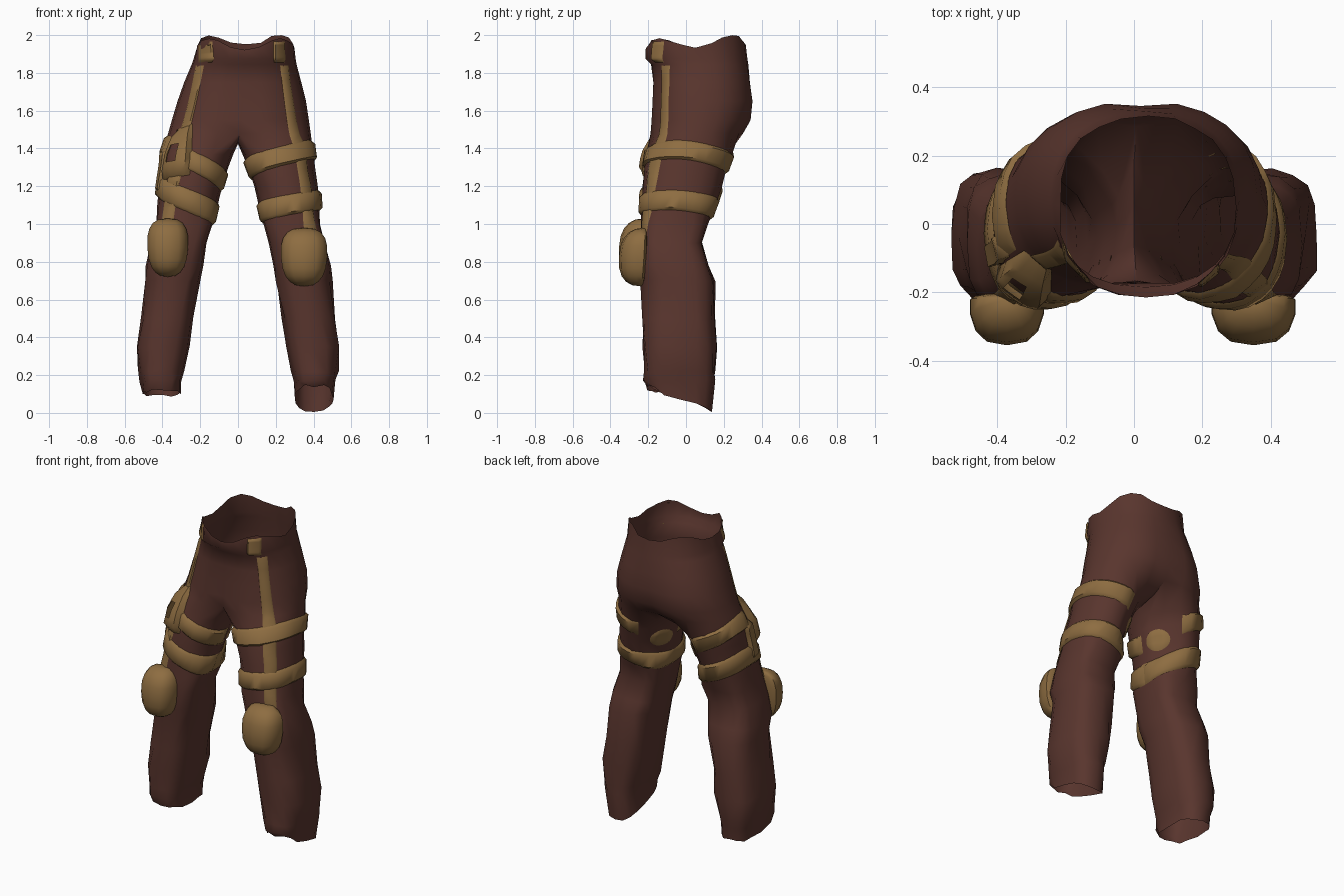
import bpy, bmesh, random
from math import sin, cos, radians, copysign
from mathutils import Vector
from mathutils.bvhtree import BVHTree

random.seed(4)
cube = bpy.data.objects.get("Cube")
if cube:
    bpy.data.objects.remove(cube)


def material(name, rgb):
    m = bpy.data.materials.new(name)
    m.use_nodes = True
    m.diffuse_color = (*rgb, 1)
    m.node_tree.nodes["Principled BSDF"].inputs["Base Color"].default_value = (*rgb, 1)
    return m


BROWN = material("dark brown cloth", (0.100, 0.036, 0.027))
TAN = material("tan leather", (0.27, 0.153, 0.053))


def finish(bm, name, mat, angle=50):
    mesh = bpy.data.meshes.new(name)
    bm.to_mesh(mesh)
    bm.free()
    mesh.materials.append(mat)
    ob = bpy.data.objects.new(name, mesh)
    bpy.context.collection.objects.link(ob)
    bpy.ops.object.select_all(action='DESELECT')
    ob.select_set(True)
    bpy.context.view_layer.objects.active = ob
    bpy.ops.object.shade_smooth_by_angle(angle=radians(angle))


def power(c, e):
    return copysign(abs(c) ** e, c)


def ring_point(row, deg, e):
    z, x0, x1, y0, y1 = row
    a = radians(deg)
    return Vector(((x0 + x1) / 2 + (x1 - x0) / 2 * power(cos(a), e),
                   (y0 + y1) / 2 + (y1 - y0) / 2 * power(sin(a), e), z))


def leg_squareness(z, deg):
    """Boxy knee and shin, rounder thigh with a slim inner back."""
    if z > 1.05:
        return 1.35 if 95 < deg < 175 else .9
    return .62 if z > .75 else .75


def jitter(s):
    return Vector([random.uniform(-s, s) for _ in range(3)])


# Rows: height, x from, x to, y front, y back
HIPS = [(1.965, -.22, .295, -.21, .315), (1.875, -.235, .305, -.215, .325),
        (1.845, -.245, .31, -.185, .33), (1.75, -.285, .335, -.18, .345),
        (1.65, -.32, .36, -.185, .36), (1.55, -.35, .375, -.19, .35),
        (1.48, -.37, .385, -.195, .31)]
LEG = [(1.37, .025, .40, -.21, .245), (1.3, .05, .405, -.22, .215),
       (1.2, .085, .42, -.23, .19), (1.1, .11, .43, -.235, .155),
       (1.0, .135, .435, -.235, .115), (.9, .165, .46, -.24, .085),
       (.78, .185, .49, -.24, .12), (.7, .20, .495, -.235, .15),
       (.5, .235, .515, -.23, .15), (.35, .255, .54, -.23, .16),
       (.22, .285, .53, -.22, .155), (.17, .30, .515, -.225, .15),
       (.1, .30, .505, -.205, .14)]

# Trousers: hip rings that split at the crotch into two leg tubes
bm = bmesh.new()


def bridge(top, low):
    n = len(top)
    for i in range(n):
        j = (i + 1) % n
        bm.faces.new((top[i], top[j], low[j], low[i]))


previous = None
for k, row in enumerate(HIPS):
    ring = []
    for i in range(24):
        deg = -90 + 15 * i
        p = ring_point(row, deg, .87)
        if k == 0:
            p.z += -.03 * cos(radians(4 * deg)) + .012 * sin(radians(deg))
            p += jitter(.006)
        if i in (0, 12):                      # crease down the middle
            p.y *= 1 - (.04 if i == 0 else .02) * max(0, k - 2)
        ring.append(bm.verts.new(p))
    if previous:
        bridge(previous, ring)
    previous = ring

crotch = [bm.verts.new((0, y, z)) for y, z in ((.18, 1.435), (.06, 1.425), (-.06, 1.435))]
for side, base, dip in ((1, .075, .068), (-1, .1, .02)):
    top = [previous[side * i % 24] for i in range(13)] + crotch
    for k, row in enumerate(LEG):
        ring = []
        for i in range(16):
            deg = (i - 6) * 22.5
            p = ring_point(row, deg, leg_squareness(row[0], deg))
            p.x *= side
            if k == len(LEG) - 1:             # ragged hem, lower at the heel
                p.z = base - dip * sin(radians(deg)) + random.uniform(-.007, .015)
            p += jitter(.008 if .15 < row[0] < .75 else .003)
            p.z = max(p.z, 0)
            ring.append(bm.verts.new(p))
        bridge(top, ring)
        top = ring
bmesh.ops.recalc_face_normals(bm, faces=bm.faces)
body = BVHTree.FromBMesh(bm)
finish(bm, "trousers", BROWN)


def leg_centre(side, z):
    z = min(z, LEG[0][0])
    for hi, lo in zip(LEG, LEG[1:]):
        if lo[0] <= z <= hi[0]:
            t = (hi[0] - z) / (hi[0] - lo[0])
            r = [a + (b - a) * t for a, b in zip(hi, lo)]
            return side * (r[1] + r[2]) / 2, (r[3] + r[4]) / 2


def sheet(name, side, f, nu, nv, thick, hole=None):
    """Leather piece laid on the cloth; f(u, v) gives angle round the leg and height."""
    bm = bmesh.new()
    grid = []
    for i in range(nu + 1):
        column = []
        for j in range(nv + 1):
            deg, z = f(i / nu, j / nv)
            d = Vector((side * cos(radians(deg)), sin(radians(deg)), 0))
            start = Vector((*leg_centre(side, z), z))
            hit = body.ray_cast(start, d)[0] or body.find_nearest(start + d * .22)[0]
            edge = j in (0, nv) or i in (0, nu)
            column.append(bm.verts.new(hit + d * (.002 if edge else thick)))
        grid.append(column)
    for i in range(nu):
        for j in range(nv):
            if hole and hole(i, j):
                continue
            q = [grid[i][j], grid[i + 1][j], grid[i + 1][j + 1], grid[i][j + 1]]
            bm.faces.new(q if side > 0 else q[::-1])
    finish(bm, name, TAN)


def squeeze(v):
    """Crowd the middle samples toward the edges for steep borders."""
    return .5 + power(2 * v - 1, .3) / 2


def strap(name, side, a0, a1, mid, out, back, width, thick=.018):
    def f(u, v):
        a = a0 + (a1 - a0) * u
        z = mid + out * cos(radians(a)) + back * sin(radians(a))
        return a, z + (squeeze(v) - .5) * width
    sheet(name, side, f, round((a1 - a0) / 12), 3, thick)


def stripe(name, side, low, high, width, thick=.008):
    def f(u, v):
        (a0, z0), (a1, z1) = low, high
        return a0 + (a1 - a0) * v + (squeeze(u) - .5) * width, z0 + (z1 - z0) * v
    sheet(name, side, f, 3, 12, thick)


def patch(name, side, deg, z):
    def f(u, v):
        s, t = 2 * u - 1, 2 * v - 1
        return deg + 25 * s * (1 - t * t / 2) ** .5, z + .06 * t * (1 - s * s / 2) ** .5
    sheet(name, side, f, 6, 6, .009)


# Thigh straps
strap("left_upper_strap", 1, -180, 100, 1.335, .055, -.022, .10)
strap("left_lower_strap", 1, -180, 180, 1.09, .035, -.012, .105)
strap("right_upper_strap_front", -1, -180, -72, 1.32, .10, -.005, .10)
strap("right_upper_strap_back", -1, -35, 100, 1.32, .10, -.005, .10)
strap("right_lower_strap", -1, -180, 180, 1.125, .075, 0, .115)

# Inner thigh patches, side stripes and belt loops
for side, word, a_top, a_mid, a_loop, z_up, z_down in (
        (1, "left", -74, -54, -86, 1.4, 1.4), (-1, "right", -92, -62, -103, 1.5, 1.27)):
    patch(word + "_thigh_patch", side, 145, 1.22)
    stripe(word + "_hip_stripe", side, (a_mid, z_up), (a_top, 1.84), 24)
    stripe(word + "_thigh_stripe", side, (-60, .96), (a_mid, z_down), 22)
    stripe(word + "_belt_loop", side, (a_loop, 1.855), (a_loop, 1.965), 22, .015)

# Holster buckle with an open slot and its hanging strap
sheet("buckle", -1, lambda u, v: (-60 + (u - .5) * (50 - 12 * v), 1.26 + .27 * v - .03 * u),
      7, 6, .04, lambda i, j: i in (3, 4) and j in (2, 3))
stripe("hanging_strap", -1, (-22, 1.17), (-25, 1.40), 24, .025)

# Knee pads: squarish domes, wider at the top and flat against the cloth
for word, x, z, rx, rz in (("left", .35, .825, .125, .155), ("right", -.372, .875, .11, .155)):
    bm = bmesh.new()
    bmesh.ops.create_uvsphere(bm, u_segments=14, v_segments=10, radius=1)
    for v in bm.verts:
        c = v.co
        depth = .125 if c.y < 0 else .025
        v.co = (x + rx * power(c.x, .75) * (1 + .1 * c.z),
                -.23 + depth * power(c.y, .85), z + rz * power(c.z, .8))
        v.co.y += .06 * (v.co.z - z)
    finish(bm, word + "_knee_pad", TAN)
